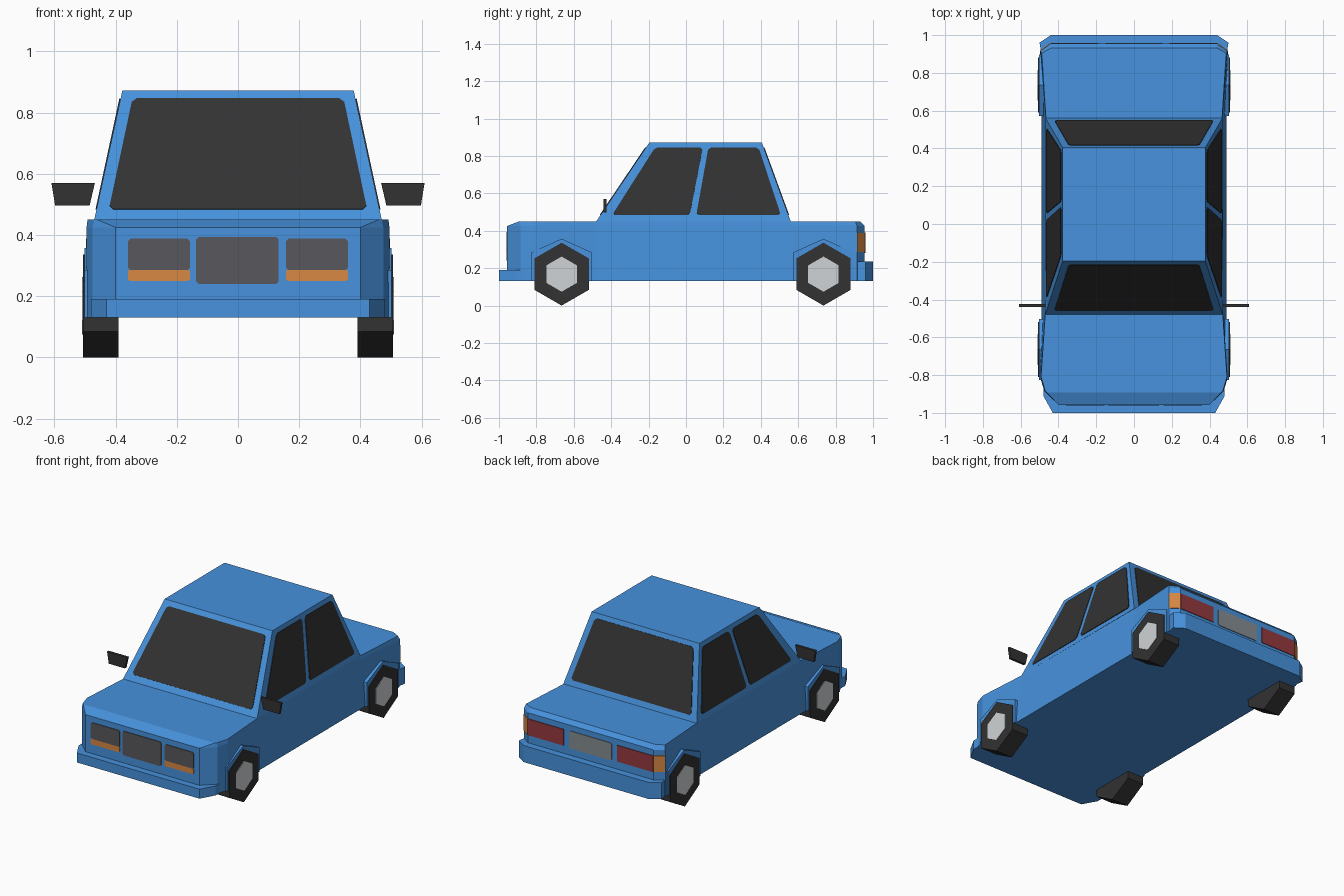
import bpy, bmesh, math
from mathutils import Vector

if "Cube" in bpy.data.objects:
    bpy.data.objects.remove(bpy.data.objects["Cube"])


def material(name, hex_code):
    def lin(c):
        c /= 255
        return c / 12.92 if c <= 0.04045 else ((c + 0.055) / 1.055) ** 2.4
    m = bpy.data.materials.new(name)
    m.diffuse_color = [lin(int(hex_code[i:i + 2], 16)) for i in (0, 2, 4)] + [1]
    m.use_nodes = True
    m.node_tree.nodes["Principled BSDF"].inputs["Base Color"].default_value = m.diffuse_color
    return m


BLUE = material("body_blue", "4792DD")
BLACK = material("glass_and_rubber", "323232")
METAL = material("rim_silver", "D0D4D6")
GREY = material("lamp_grey", "58585D")
PALE = material("rear_panel_grey", "858D91")
ORANGE = material("indicator_orange", "D88844")
RED = material("tail_red", "94393D")


def solid(name, rings, mat):
    """Closed loft through rings with equal point counts."""
    bm = bmesh.new()
    loops = [[bm.verts.new(p) for p in r] for r in rings]
    n = len(loops[0])
    for a, b in zip(loops, loops[1:]):
        for i in range(n):
            j = (i + 1) % n
            bm.faces.new((a[i], a[j], b[j], b[i]))
    bm.faces.new(loops[0][::-1])
    bm.faces.new(loops[-1])
    bmesh.ops.recalc_face_normals(bm, faces=bm.faces[:])
    me = bpy.data.meshes.new(name)
    bm.to_mesh(me)
    bm.free()
    me.materials.append(mat)
    ob = bpy.data.objects.new(name, me)
    bpy.context.collection.objects.link(ob)
    return ob


def plate(name, pts, outward, mat, corner=0.014, thick=0.004):
    """Thin panel with clipped corners, raised toward `outward`."""
    pts = [Vector(p) for p in pts]
    n = (pts[1] - pts[0]).cross(pts[2] - pts[0]).normalized()
    if n.dot(Vector(outward)) < 0:
        n = -n
    ring = []
    for i, p in enumerate(pts):
        if corner:
            for q in (pts[i - 1], pts[(i + 1) % len(pts)]):
                ring.append(p + (q - p).normalized() * corner)
        else:
            ring.append(p)
    return solid(name, [[p - n * 0.002 for p in ring], [p + n * thick for p in ring]], mat)


def plan(half, z):
    """Mirror a half outline (x, y) into a closed ring at height z."""
    return [(x, y, z) for x, y in half] + [(-x, y, z) for x, y in reversed(half)]


# Lower body with chamfered corners and sloped hood and trunk edges
low = [(.40, -.957), (.475, -.885), (.497, -.81), (.49, -.48), (.49, .56), (.497, .915), (.44, .955)]
mid = [(.40, -.957), (.475, -.885), (.495, -.81), (.472, -.48), (.468, .56), (.495, .915), (.44, .955)]
top = [(.46, -.893), (.47, -.883), (.492, -.81), (.47, -.48), (.466, .56), (.488, .905), (.437, .932)]
solid("body", [plan(low, .13), plan(mid, .425), plan(top, .45)], BLUE)

# Bumpers
front = [(.43, -1.0), (.48, -.91), (.48, -.85)]
solid("front_bumper", [plan(front, .13), plan(front, .19)], BLUE)
rear = [(.49, .90), (.50, .96), (.44, 1.0)]
solid("rear_bumper", [plan(rear, .13), plan(rear, .235)], BLUE)

# Cabin
solid("cabin", [plan([(.47, -.48), (.468, .56)], .45),
                plan([(.378, -.195), (.378, .405)], .873)], BLUE)


def slope(a, b, z):
    return a + (b - a) * (z - .45) / .423


# Front and rear glass
Z0, Z1 = .483, .845
for name, a, b, d in (("windshield", -.48, -.195, -1), ("rear_window", .56, .405, 1)):
    y0, y1 = slope(a, b, Z0), slope(a, b, Z1)
    plate(name, [(-.422, y0, Z0), (.422, y0, Z0), (.345, y1, Z1), (-.345, y1, Z1)], (0, d, .5), BLACK)

for s, side in ((1, "right"), (-1, "left")):
    # Side windows
    x0, x1 = s * slope(.469, .378, Z0), s * slope(.469, .378, Z1)
    for name, ys in (("front", (-.395, .02, .09, -.165)), ("back", (.055, .507, .388, .12))):
        plate(f"{side}_{name}_side_window",
              [(x0, ys[0], Z0), (x0, ys[1], Z0), (x1, ys[2], Z1), (x1, ys[3], Z1)], (s, 0, .2), BLACK)

    # Mirrors
    solid(f"{side}_mirror", [[(s * x, y, z) for x, z in ((.485, .497), (.598, .497), (.61, .57), (.468, .57))]
                             for y in (-.44, -.424)], BLACK)

    # Headlights: grey lens above orange indicator
    def panel(name, xa, xb, za, zb, y, mat, corner):
        plate(name, [(xa, y, za), (xb, y, za), (xb, y, zb), (xa, y, zb)], (0, y, 0), mat, corner)
    panel(f"{side}_headlight", s * .157, s * .36, .285, .388, -.957, GREY, .008)
    panel(f"{side}_front_indicator", s * .157, s * .36, .25, .287, -.957, ORANGE, .006)

    # Tail lights, with indicators wrapping the corner
    panel(f"{side}_tail_light", s * .187, s * .44, .285, .388, .955, RED, 0)
    a, b = (s * .44, .955), (s * .495, .915)
    plate(f"{side}_rear_indicator", [(*a, .285), (*b, .285), (*b, .388), (*a, .388)],
          (s, 1, 0), ORANGE, 0)

    # Wheels, rims and arch flares
    for end, cy in (("front", -.665), ("rear", .735)):
        def hexagon(x, r):
            return [(s * x, cy + r * math.sin(k * math.pi / 3), .168 + r * math.cos(k * math.pi / 3))
                    for k in range(6)]
        solid(f"{side}_{end}_tire", [hexagon(.39, .168), hexagon(.507, .168)], BLACK)
        solid(f"{side}_{end}_rim", [hexagon(.50, .094), hexagon(.51, .094)], METAL)
        arch = ((-.162, .13), (-.162, .284), (0, .357), (.162, .284), (.162, .13))
        solid(f"{side}_{end}_arch", [[(s * x, cy + y, z) for y, z in arch] for x in (.42, .502)], BLUE)

# Grille and rear panel
panel("grille", -.137, .133, .24, .393, -.957, GREY, .008)
panel("rear_panel", -.15, .15, .28, .39, .955, PALE, .008)
